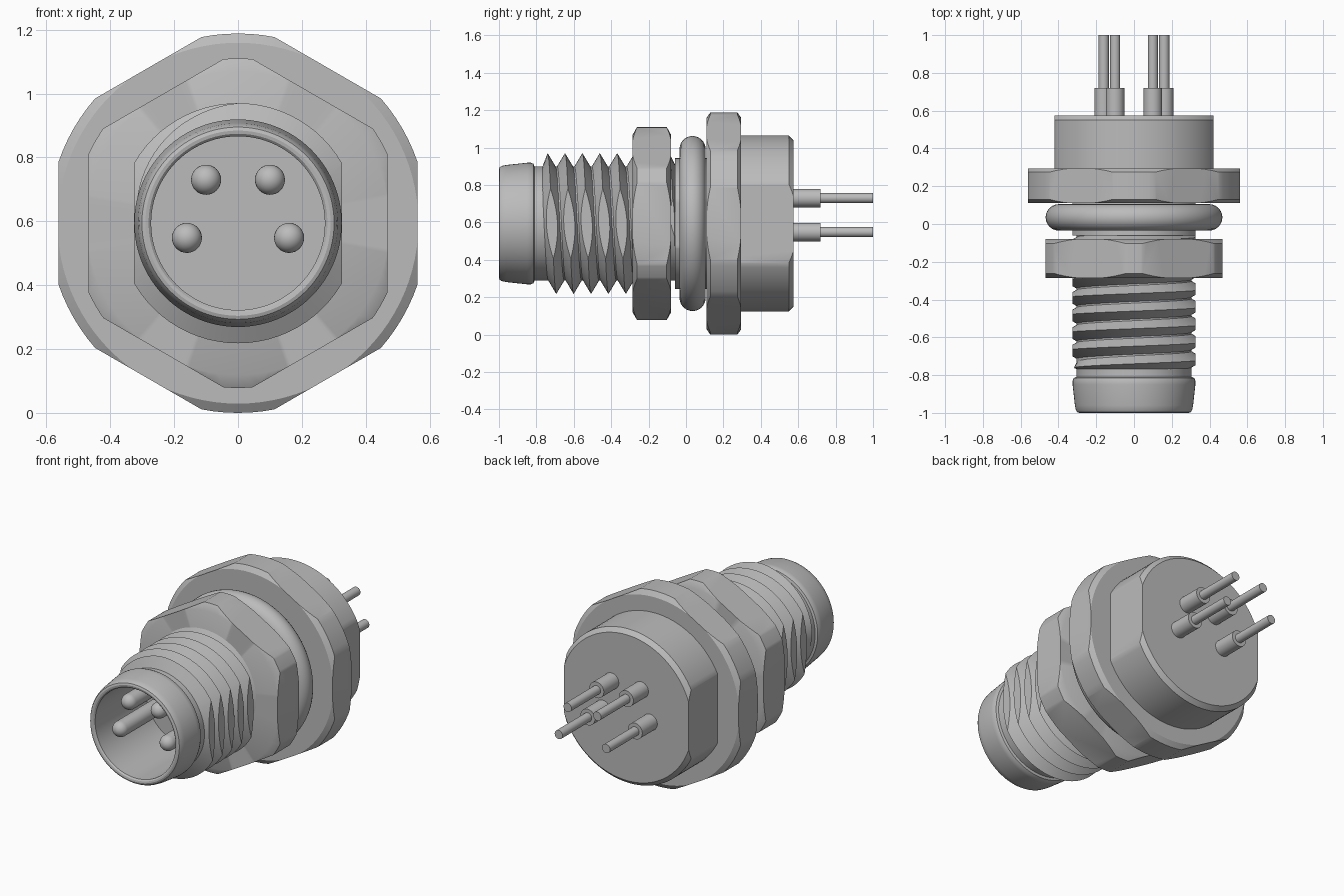
import bpy, bmesh
from math import sin, cos, pi, radians
from mathutils import Vector, Matrix

cube = bpy.data.objects.get("Cube")
if cube:
    bpy.data.objects.remove(cube, do_unlink=True)

AXIS_Z = 0.594          # height of the connector's axis
SEGMENTS = 96

grey = bpy.data.materials.new("matte_grey")
grey.use_nodes = True
grey.diffuse_color = (0.5, 0.5, 0.5, 1)
bsdf = next(n for n in grey.node_tree.nodes if n.type == 'BSDF_PRINCIPLED')
bsdf.inputs["Base Color"].default_value = grey.diffuse_color


def cut_flats(bm, count, distance):
    """Slice evenly spaced flats, parallel to the axis, starting at +x."""
    for i in range(count):
        a = 2 * pi * i / count
        normal = Vector((cos(a), 0, sin(a)))
        cut = bmesh.ops.bisect_plane(bm, geom=bm.verts[:] + bm.edges[:] + bm.faces[:],
                                     plane_co=normal * distance, plane_no=normal,
                                     clear_outer=True)
        edges = [e for e in cut["geom_cut"] if isinstance(e, bmesh.types.BMEdge)]
        bmesh.ops.holes_fill(bm, edges=edges, sides=0)


def finish(name, bm, x=0, z=0):
    bmesh.ops.recalc_face_normals(bm, faces=bm.faces[:])
    mesh = bpy.data.meshes.new(name)
    bm.to_mesh(mesh)
    bm.free()
    mesh.materials.append(grey)
    obj = bpy.data.objects.new(name, mesh)
    obj.location = (x, 0, AXIS_Z + z)
    bpy.context.collection.objects.link(obj)
    bpy.ops.object.select_all(action='DESELECT')
    obj.select_set(True)
    bpy.context.view_layer.objects.active = obj
    bpy.ops.object.shade_smooth_by_angle(angle=radians(30))
    return obj


def lathe(name, profile, flats=0, distance=0, x=0, z=0, segments=SEGMENTS):
    """Turn (y, radius) points around the y axis, then cut flats."""
    bm = bmesh.new()
    verts = [bm.verts.new((0, y, r)) for y, r in profile]
    edges = [bm.edges.new(pair) for pair in zip(verts, verts[1:])]
    bmesh.ops.spin(bm, geom=verts + edges, cent=(0, 0, 0), axis=(0, 1, 0),
                   angle=2 * pi, steps=segments)
    bmesh.ops.remove_doubles(bm, verts=bm.verts[:], dist=0.0001)
    if flats:
        cut_flats(bm, flats, distance)
    return finish(name, bm, x, z)


def thread(name, start, end, pitch, root, crest, flat):
    """Right-handed V thread, run out at both ends and flattened at the sides."""
    bm = bmesh.new()
    steps = 72
    turns = int((end - start) / pitch) + 3
    first = start + 0.03 - 2 * pitch

    def point(i, offset, radius):
        a = 2 * pi * i / steps
        y = first + pitch * (i / steps + offset)
        y_in = min(max(y, start), end)
        fade = min(1, (y_in - start) / 0.03, (end - y_in) / 0.03)
        r = root + (radius - root) * fade
        return bm.verts.new((r * sin(a), y_in, r * cos(a)))

    total = turns * steps
    roots = [point(i, -0.5, root) for i in range(total + steps + 1)]
    crests = [point(i, 0, crest) for i in range(total + 1)]
    for i in range(total):
        bm.faces.new((roots[i], roots[i + 1], crests[i + 1], crests[i]))
        bm.faces.new((crests[i], crests[i + 1],
                      roots[i + 1 + steps], roots[i + steps]))
    bmesh.ops.remove_doubles(bm, verts=bm.verts[:], dist=0.0001)
    bmesh.ops.dissolve_degenerate(bm, edges=bm.edges[:], dist=0.0001)
    cut_flats(bm, 2, flat)
    return finish(name, bm)


# Hollow front sleeve, threaded core and collar
lathe("front_sleeve", [
    (-0.5, 0), (-0.5, 0.272), (-0.99, 0.272), (-0.998, 0.28), (-1.0, 0.29),
    (-0.996, 0.301), (-0.985, 0.308), (-0.96, 0.313), (-0.85, 0.325),
    (-0.83, 0.325), (-0.815, 0.319), (-0.81, 0.305), (-0.06, 0.305),
    (-0.06, 0.35), (0.12, 0.35), (0.12, 0)], flats=2, distance=0.326)
thread("screw_thread", -0.77, -0.05, 0.093, 0.298, 0.376, 0.326)

# Hexagonal lock nut with chamfered corners
lathe("lock_nut", [(-0.285, 0), (-0.285, 0.475), (-0.262, 0.516),
                   (-0.103, 0.516), (-0.08, 0.475), (-0.08, 0)],
      flats=6, distance=0.468)

# Sealing ring
lathe("sealing_ring", [(0.035 + 0.07 * sin(a), 0.398 + 0.07 * cos(a))
                       for a in (2 * pi * i / 24 for i in range(25))])

# Hexagonal flange and rear body
lathe("flange", [(0.11, 0), (0.11, 0.565), (0.13, 0.594), (0.275, 0.594),
                 (0.295, 0.565), (0.295, 0)], flats=6, distance=0.562)
lathe("rear_body", [(0.28, 0), (0.28, 0.47), (0.55, 0.47),
                    (0.575, 0.445), (0.575, 0)], flats=2, distance=0.42)

# Contact pins in front, insulated wires behind
for side, x_sign in (("left", 1), ("right", -1)):
    for level, x, z in (("upper", 0.1, 0.136), ("lower", 0.16, -0.046)):
        place = dict(x=x * x_sign, z=z, segments=32)
        tip = [(-0.903 - 0.047 * cos(a), 0.047 * sin(a))
               for a in (pi / 2 * i / 8 for i in range(9))]
        lathe(f"{level}_{side}_pin", tip + [(-0.48, 0.047), (-0.48, 0)], **place)
        lathe(f"{level}_{side}_wire", [
            (0.56, 0), (0.56, 0.049), (0.72, 0.049), (0.72, 0.027),
            (1.0, 0.027), (1.0, 0)], **place)
